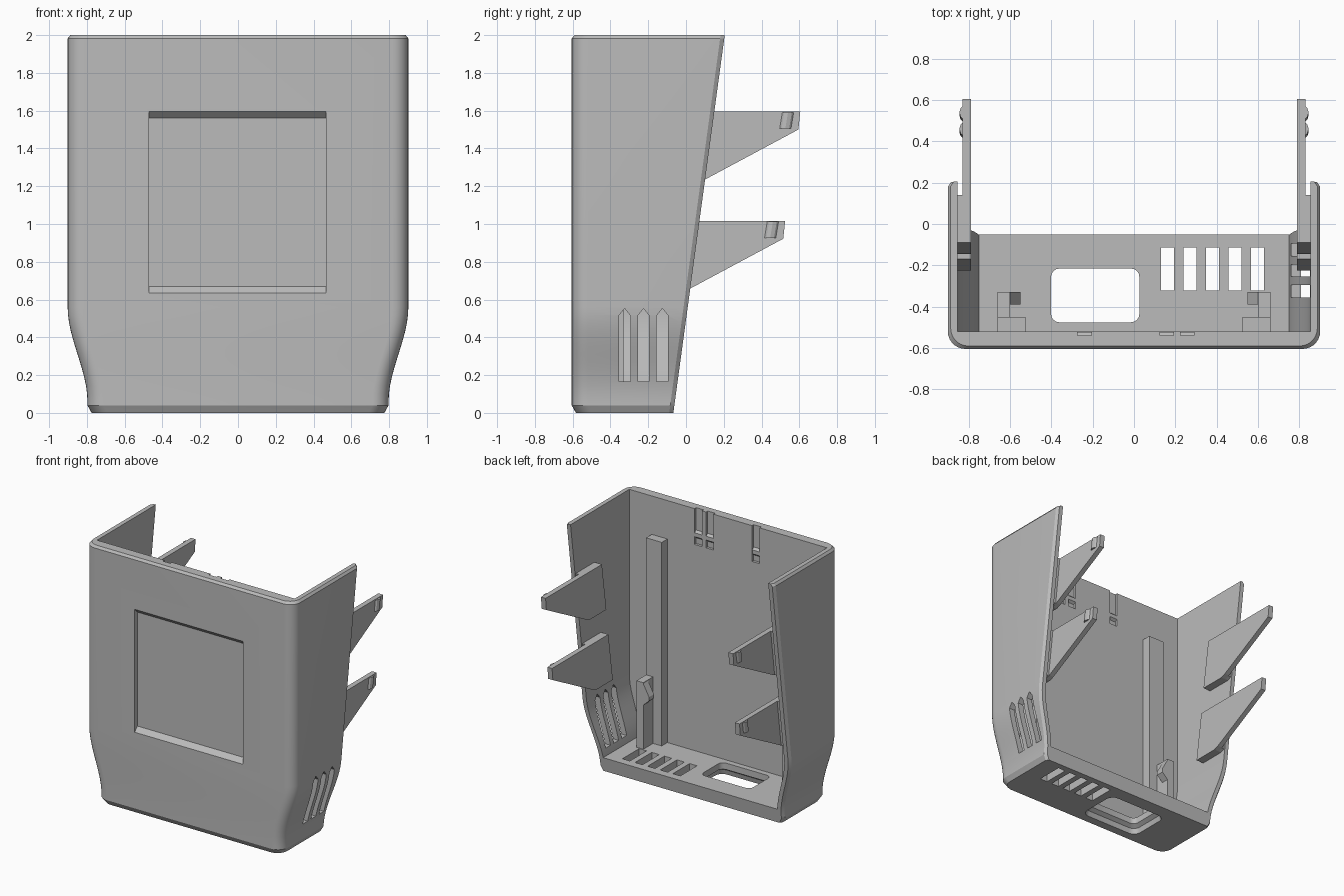
import bpy, bmesh, math

if "Cube" in bpy.data.objects:
    bpy.data.objects.remove(bpy.data.objects["Cube"])

grey = bpy.data.materials.new("plain_grey")
grey.use_nodes = True
COLOR = (0.5, 0.5, 0.5, 1)
grey.diffuse_color = COLOR
grey.node_tree.nodes["Principled BSDF"].inputs["Base Color"].default_value = COLOR


def loft(name, rings):
    """Closed solid through rings of equal point count."""
    bm = bmesh.new()
    loops = [[bm.verts.new(p) for p in ring] for ring in rings]
    n = len(loops[0])
    for a, b in zip(loops, loops[1:]):
        for i in range(n):
            j = (i + 1) % n
            bm.faces.new((a[i], a[j], b[j], b[i]))
    bm.faces.new(loops[0][::-1])
    bm.faces.new(loops[-1])
    bmesh.ops.recalc_face_normals(bm, faces=bm.faces)
    mesh = bpy.data.meshes.new(name)
    bm.to_mesh(mesh)
    bm.free()
    mesh.materials.append(grey)
    obj = bpy.data.objects.new(name, mesh)
    bpy.context.collection.objects.link(obj)
    return obj


def prism(name, pts, axis, lo, hi):
    """Extrude a 2D profile along x, y or z."""
    place = {"x": lambda a, b, d: (d, a, b),
             "y": lambda a, b, d: (a, d, b),
             "z": lambda a, b, d: (a, b, d)}[axis]
    return loft(name, [[place(a, b, d) for a, b in pts] for d in (lo, hi)])


def box(name, x0, x1, y0, y1, z0, z1):
    return prism(name, [(x0, y0), (x1, y0), (x1, y1), (x0, y1)], "z", z0, z1)


def cut(target, cutter):
    cutter.hide_render = True
    mod = target.modifiers.new("cut", "BOOLEAN")
    mod.operation = "DIFFERENCE"
    mod.solver = "EXACT"
    mod.object = cutter
    bpy.context.view_layer.objects.active = target
    bpy.ops.object.modifier_apply(modifier=mod.name)
    bpy.data.objects.remove(cutter)


def half_width(z):
    """Side outline: straight above, S-curve inward near the foot."""
    t = min(max((z - 0.06) / 0.5, 0), 1)
    return 0.797 + 0.105 * t * t * (3 - 2 * t)


def back(z):
    return -0.067 + 0.136 * z


FRONT, WALL, FLOOR = -0.605, 0.048, 0.11


def outer_ring(z, inset):
    w, f, r = half_width(z) - inset, FRONT + inset, 0.085
    half = [(w - 0.015, back(z)), (w, back(z) - 0.022)]
    for i in range(8):
        a = math.radians(90 * i / 7)
        half.append((w - r + r * math.cos(a), f + r - r * math.sin(a)))
    pts = half + [(-x, y) for x, y in reversed(half)]
    return [(x, y, z) for x, y in pts]


# Outer shell
curve = [0.06 + 0.5 * i / 12 for i in range(13)]
levels = [(0, 0.022), (0.04, 0)] + [(z, 0) for z in curve] + [(1.982, 0), (2, 0.014)]
shell = loft("shell", [outer_ring(z, s) for z, s in levels])

# Hollow interior, open to the back and the top
inner = []
for z in [FLOOR] + curve[2:] + [2.2]:
    w = half_width(z) - WALL
    inner.append([(-w, -0.52, z), (w, -0.52, z), (w, 0.8, z), (-w, 0.8, z)])
cut(shell, loft("interior_cutter", inner))

# Front screen recess with sloping top and bottom
cut(shell, prism("recess_cutter",
                 [(-0.64, 0.6), (-0.57, 0.67), (-0.57, 1.56), (-0.64, 1.63)],
                 "x", -0.47, 0.465))

# Floor vents
for i in range(5):
    x = 0.162 + 0.109 * i
    cut(shell, box("vent_cutter", x - 0.032, x + 0.032, -0.322, -0.115, -0.1, 0.3))


# Floor port with a flared underside
def round_rect(z, grow):
    r, pts = 0.04 + grow / 2, []
    hx, hy = 0.214 + grow, 0.13 + grow
    for k, (sx, sy) in enumerate([(1, 1), (-1, 1), (-1, -1), (1, -1)]):
        for i in range(5):
            a = math.radians(90 * k + 22.5 * i)
            pts.append((-0.188 + sx * (hx - r) + r * math.cos(a),
                        -0.346 + sy * (hy - r) + r * math.sin(a), z))
    return pts


cut(shell, loft("port_cutter", [round_rect(-0.02, 0.045), round_rect(0.04, 0.03),
                                round_rect(0.06, 0), round_rect(0.3, 0)]))

# Pointed side vents, one side only
for y in (-0.325, -0.225, -0.125):
    cut(shell, prism("side_vent_cutter",
                     [(y - 0.03, 0.165), (y + 0.03, 0.165), (y + 0.03, 0.515),
                      (y, 0.553), (y - 0.03, 0.515)], "x", 0.6, 1.1))

# Clip grooves in the front wall's inner face
for n, x in enumerate((-0.24, 0.158, 0.258)):
    cut(shell, box("groove_cutter", x - 0.033, x + 0.033, -0.54, -0.4, 1.72, 2.1))
    prism(f"groove_catch_{n + 1}", [(-0.545, 1.76), (-0.522, 1.78), (-0.522, 1.81),
                                    (-0.545, 1.83)], "x", x - 0.035, x + 0.035)

for side, tag in ((1, "left"), (-1, "right")):
    # Snap brackets with a pad on the wall and a bump near the tip
    for level, dy, dz in (("upper", 0, 0), ("lower", -0.08, -0.578)):
        def shift(pts):
            return [(y + dy, z + dz) for y, z in pts]

        prism(f"{level}_{tag}_bracket",
              shift([(-0.09, 1.595), (0.605, 1.595), (0.595, 1.5), (0.1, 1.235),
                     (0.06, 1.22), (-0.145, 1.22)]), "x", side * 0.79, side * 0.83)
        prism(f"{level}_{tag}_bracket_pad",
              shift([(-0.09, 1.595), (0.14, 1.595), (0.092, 1.235), (0.06, 1.22),
                     (-0.145, 1.22)]), "x", side * 0.8, side * 0.87)
        bump = [(0.505, 0.825), (0.52, 0.84), (0.54, 0.846), (0.56, 0.84), (0.575, 0.825)]
        loft(f"{level}_{tag}_bump",
             [[(side * x, y + dy - lean, z + dz) for y, x in bump]
              for z, lean in ((1.505, 0.014), (1.59, 0))])

    # Board guide: tall rib, short post and its sloped hook
    prism(f"{tag}_guide_rib", [(side * 0.525, -0.53), (side * 0.66, -0.53),
                               (side * 0.66, -0.45), (side * 0.525, -0.45)],
          "z", 0.1, 1.7)
    prism(f"{tag}_guide_post", [(side * 0.6, -0.46), (side * 0.66, -0.46),
                                (side * 0.66, -0.33), (side * 0.6, -0.33)],
          "z", 0.1, 0.63)
    prism(f"{tag}_guide_hook", [(side * 0.605, 0.63), (side * 0.55, 0.53),
                                (side * 0.55, 0.5), (side * 0.605, 0.45)],
          "y", -0.39, -0.33)

# Smooth the curved shell while keeping its edges crisp
bpy.ops.object.select_all(action="DESELECT")
shell.select_set(True)
bpy.context.view_layer.objects.active = shell
bpy.ops.object.shade_smooth_by_angle(angle=math.radians(25))
